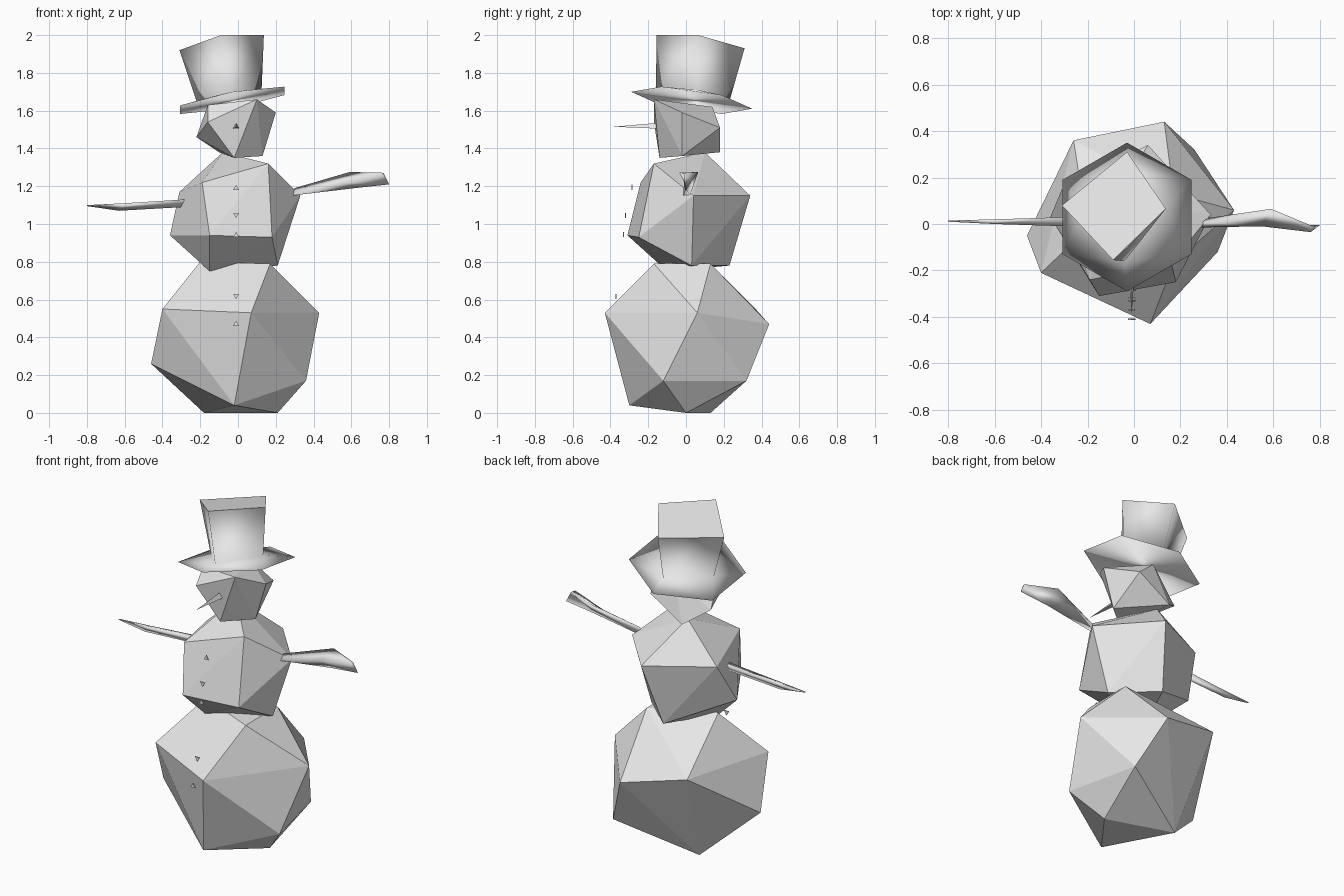
import bpy
import bmesh
import math
from mathutils import Matrix, Vector

default = bpy.data.objects.get("Cube")
if default:
    bpy.data.objects.remove(default, do_unlink=True)

# One plain grey material for the whole figure
GREY = (0.8, 0.8, 0.8, 1.0)
grey = bpy.data.materials.new("plain grey")
grey.use_nodes = True
grey.diffuse_color = GREY
for node in grey.node_tree.nodes:
    if node.type == "BSDF_PRINCIPLED":
        node.inputs["Base Color"].default_value = GREY


def finish(bm, name, smooth=False):
    """Turn a bmesh into a linked object with the grey material."""
    bmesh.ops.recalc_face_normals(bm, faces=bm.faces[:])
    for face in bm.faces:
        face.smooth = smooth
    mesh = bpy.data.meshes.new(name)
    bm.to_mesh(mesh)
    bm.free()
    mesh.materials.append(grey)
    obj = bpy.data.objects.new(name, mesh)
    bpy.context.collection.objects.link(obj)
    return obj


def faceted_ball(name, corners):
    """Chunky convex lump through its corner points."""
    bm = bmesh.new()
    for corner in corners:
        bm.verts.new(corner)
    result = bmesh.ops.convex_hull(bm, input=bm.verts[:])
    loose = [v for v in result["geom_interior"] if isinstance(v, bmesh.types.BMVert)]
    bmesh.ops.delete(bm, geom=loose, context="VERTS")
    bmesh.ops.dissolve_limit(bm, angle_limit=math.radians(3),
                             verts=bm.verts[:], edges=bm.edges[:])
    return finish(bm, name)


def loft(name, rings):
    """Skin equal-sized rings of points and cap both ends."""
    bm = bmesh.new()
    loops = [[bm.verts.new(p) for p in ring] for ring in rings]
    count = len(loops[0])
    for low, high in zip(loops, loops[1:]):
        for i in range(count):
            j = (i + 1) % count
            bm.faces.new((low[i], low[j], high[j], high[i]))
    bm.faces.new(loops[0])
    bm.faces.new(loops[-1])
    return finish(bm, name, smooth=True)


def triangle_cone(name, place, tip_radius, base_radius, depth, turn):
    """Three-sided cone whose tip points to the front."""
    bm = bmesh.new()
    matrix = (Matrix.Translation(Vector(place))
              @ Matrix.Rotation(math.radians(90), 4, "X")
              @ Matrix.Rotation(math.radians(turn), 4, "Z"))
    bmesh.ops.create_cone(bm, cap_ends=True, segments=3, radius1=base_radius,
                          radius2=tip_radius, depth=depth, matrix=matrix)
    return finish(bm, name)


# Three stacked lumps of snow
faceted_ball("bottom_ball", [
    (0.07, -0.43, 0.53), (0.43, 0.06, 0.53), (0.36, -0.12, 0.17),
    (-0.02, -0.3, 0.04), (-0.4, -0.21, 0.55), (0.13, 0.44, 0.47),
    (0.26, 0.32, 0.17), (-0.46, -0.05, 0.26), (-0.26, 0.36, 0.56),
    (0.21, 0, 0), (-0.18, 0.13, 0), (0.17, -0.17, 0.79),
    (0.17, 0.13, 0.79), (-0.2, -0.02, 0.8)])

faceted_ball("middle_ball", [
    (0.16, -0.17, 1.32), (-0.19, -0.24, 1.22), (-0.15, -0.31, 0.94),
    (0.18, -0.25, 0.93), (0.33, 0.04, 1.15), (0.06, 0.34, 1.15),
    (-0.36, 0.03, 0.94), (-0.31, 0.15, 1.17), (-0.15, -0.1, 0.75),
    (0.21, 0.03, 0.78), (-0.01, 0.23, 0.78), (-0.08, 0.1, 1.38)])

faceted_ball("head", [
    (0.1, -0.17, 1.66), (0.2, -0.02, 1.59), (0.13, -0.02, 1.36),
    (-0.02, -0.14, 1.35), (-0.16, -0.17, 1.54), (-0.22, 0.08, 1.46),
    (-0.1, 0.18, 1.38), (0.11, 0.18, 1.51), (-0.16, -0.1, 1.63),
    (-0.02, 0.14, 1.62)])

# Hat: tilted six-sided brim flowing into a flared four-sided crown
bm = bmesh.new()
brim = []
for i in range(6):
    angle = math.radians(90 + 60 * i)
    dx, dy = 0.32 * math.cos(angle), 0.32 * math.sin(angle)
    brim.append(bm.verts.new((dx - 0.03, dy + 0.03, 1.655 + 0.18 * dx - 0.14 * dy)))
foot = [bm.verts.new(p) for p in
        [(-0.01, 0.23, 1.65), (-0.22, 0.05, 1.65), (-0.04, -0.16, 1.7), (0.125, 0.06, 1.71)]]
top = [bm.verts.new(p) for p in
       [(-0.03, 0.31, 1.93), (-0.31, 0.08, 1.92), (-0.09, -0.155, 2), (0.137, 0.066, 2)]]
# The two side corners of the crown each take an extra brim triangle
for i, j, k in [(0, 1, 0), (1, 2, 1), (2, 3, 2), (3, 4, 2), (4, 5, 3), (5, 0, 0)]:
    bm.faces.new((brim[i], brim[j], foot[k]))
for i, a, b in [(1, 0, 1), (2, 1, 2), (4, 2, 3), (5, 3, 0)]:
    bm.faces.new((brim[i], foot[b], foot[a]))
for i in range(4):
    j = (i + 1) % 4
    bm.faces.new((foot[i], foot[j], top[j], top[i]))
bm.faces.new(top)
bm.faces.new(brim[::-1])
hat = finish(bm, "top_hat", smooth=True)
for face in hat.data.polygons:
    if face.center.z > 1.9:
        face.use_smooth = False

# Branch arms
loft("left_arm", [
    [(0.28, -0.015, 1.15), (0.28, 0.02, 1.15), (0.3, 0.005, 1.19)],
    [(0.55, -0.01, 1.22), (0.62, 0, 1.19), (0.59, 0.065, 1.275)],
    [(0.76, -0.035, 1.272), (0.8, -0.005, 1.21), (0.77, -0.01, 1.27)]])
loft("right_arm", [
    [(-0.28, 0.03, 1.13), (-0.28, -0.01, 1.13), (-0.28, 0.01, 1.09)],
    [(-0.6, 0.02, 1.11), (-0.6, 0, 1.11), (-0.63, 0.012, 1.07)],
    [(-0.8, 0.015, 1.1), (-0.8, 0.01, 1.1), (-0.8, 0.012, 1.095)]])

# Pointed nose
triangle_cone("nose", (-0.01, -0.255, 1.515), 0, 0.022, 0.26, 0)

# Row of little triangular buttons down the front
for number, (y, z) in enumerate([(-0.285, 1.19), (-0.32, 1.05), (-0.33, 0.94),
                                 (-0.37, 0.62), (-0.41, 0.47)]):
    triangle_cone("button_%d" % (number + 1), (-0.01, y, z),
                  0.018, 0.018, 0.006, 180 * (number % 2))
